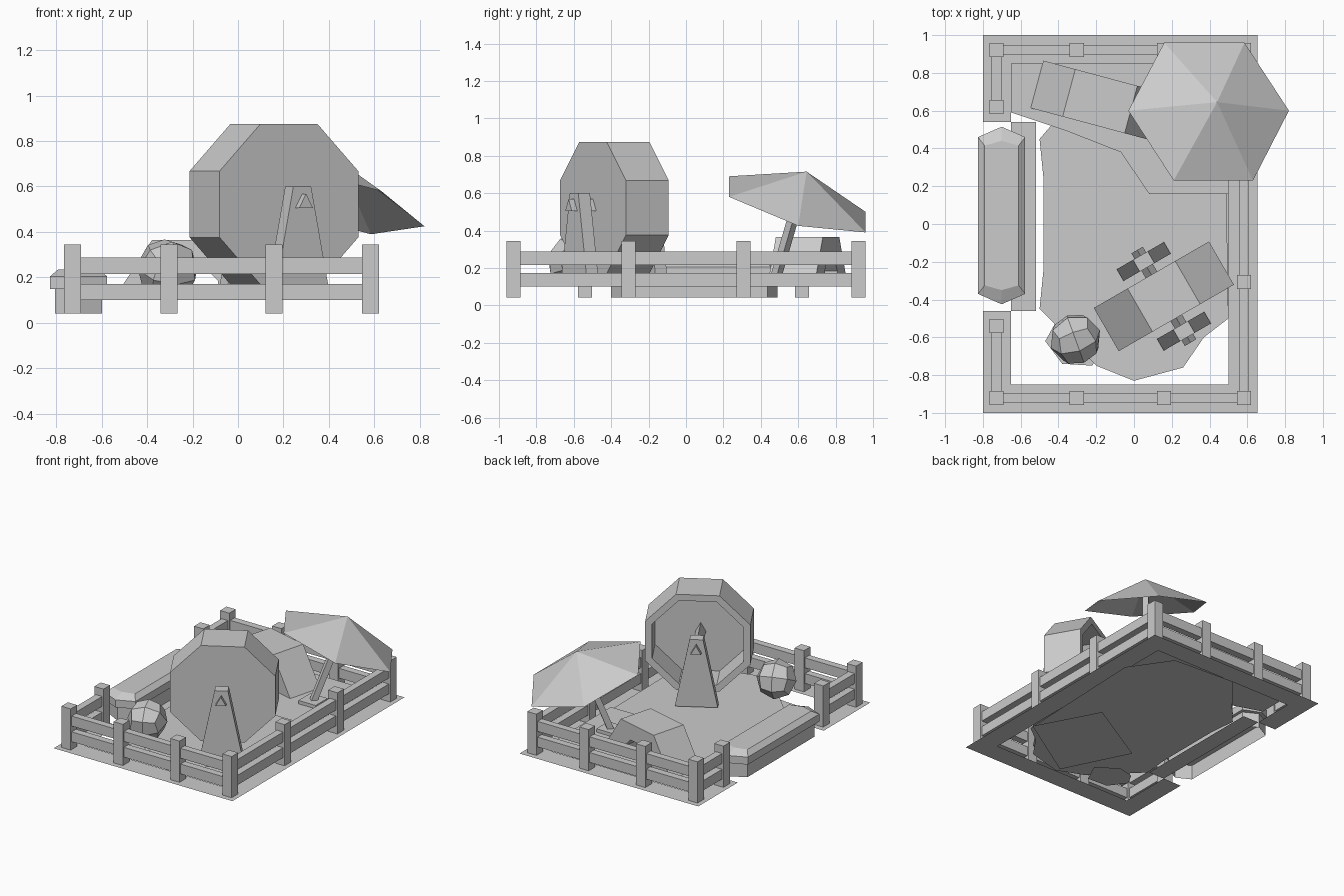
import bpy, bmesh, math
from mathutils import Vector, Matrix

cube = bpy.data.objects.get("Cube")
if cube:
    bpy.data.objects.remove(cube, do_unlink=True)

GREY = (0.6, 0.6, 0.6, 1)
grey = bpy.data.materials.new("plain_grey")
grey.use_nodes = True
grey.diffuse_color = GREY
for node in grey.node_tree.nodes:
    if node.type == 'BSDF_PRINCIPLED':
        node.inputs["Base Color"].default_value = GREY
        node.inputs["Roughness"].default_value = 0.9

GROUND = 0.042
FLOOR = 0.105


def finish(name, bm, matrix=None, closed=True):
    if closed:
        bmesh.ops.recalc_face_normals(bm, faces=bm.faces)
    if matrix:
        bm.transform(matrix)
    mesh = bpy.data.meshes.new(name)
    bm.to_mesh(mesh)
    bm.free()
    mesh.materials.append(grey)
    obj = bpy.data.objects.new(name, mesh)
    bpy.context.collection.objects.link(obj)
    return obj


def place(x, y, z, turn=0):
    return Matrix.Translation((x, y, z)) @ Matrix.Rotation(math.radians(turn), 4, 'Z')


def box(name, x0, x1, y0, y1, z0, z1):
    bm = bmesh.new()
    bmesh.ops.create_cube(bm, size=1)
    size = Matrix.Diagonal((x1 - x0, y1 - y0, z1 - z0, 1))
    middle = Matrix.Translation(((x0 + x1) / 2, (y0 + y1) / 2, (z0 + z1) / 2))
    return finish(name, bm, middle @ size)


def sheet(name, outline, z):
    bm = bmesh.new()
    face = bm.faces.new([bm.verts.new((x, y, z)) for x, y in outline])
    face.normal_update()
    if face.normal.z < 0:
        face.normal_flip()
    return finish(name, bm, closed=False)


def prism_mesh(outline, depth):
    """Outline in x and z, extruded along y about the origin."""
    bm = bmesh.new()
    rings = [[bm.verts.new((x, y, z)) for x, z in outline] for y in (-depth / 2, depth / 2)]
    n = len(outline)
    bm.faces.new(rings[0])
    back = bm.faces.new(rings[1])
    for i in range(n):
        j = (i + 1) % n
        bm.faces.new((rings[0][i], rings[0][j], rings[1][j], rings[1][i]))
    bmesh.ops.recalc_face_normals(bm, faces=bm.faces)
    return bm, back


# Ground border, base, raised floor and low patches
sheet("ground_border", [(-.8, .54), (-.8, 1), (.655, 1), (.655, -1), (-.8, -1), (-.8, -.46),
                        (-.65, -.46), (-.65, -.85), (.5, -.85), (.5, .85), (-.65, .85),
                        (-.65, .54)], GROUND)
sheet("trough_ground", [(-.65, -.46), (-.52, -.46), (-.52, .54), (-.65, .54)], GROUND)
FRONT_EDGE = [(-.5, .45), (-.48, .25), (-.48, -.25), (-.5, -.45), (-.2, -.75), (0, -.83),
              (.26, -.76), (.37, -.6), (.5, -.5)]
sheet("base_floor", FRONT_EDGE + [(.54, .55), (.34, .84), (-.15, .87), (-.36, .61)], .03)
sheet("main_floor", FRONT_EDGE + [(.485, .45), (.25, .72), (-.25, .74)], FLOOR - .012)
sheet("house_floor", [(-.65, .59), (-.35, .49), (-.07, .38), (.08, .16), (.5, .16), (.5, .85),
                      (-.65, .85)], FLOOR)
sheet("wheel_floor", [(.3, .02), (.54, -.43), (.02, -.76), (-.22, -.28)], 0)
sheet("ball_floor", [(-.42, -.53), (-.47, -.62), (-.38, -.74), (-.22, -.75), (-.15, -.6),
                     (-.3, -.5)], .01)

# Fence posts, and rails set back between them
HALF = .0375
RAIL = .026
X_POSTS = (-.728, -.303, .158, .583)
Y_END = .922


def post(x, y):
    box("fence_post", x - HALF, x + HALF, y - HALF, y + HALF, GROUND, .345)


def rails(a, b, along_x, fixed):
    along, across = (a + HALF, b - HALF), (fixed - RAIL, fixed + RAIL)
    x_span, y_span = (along, across) if along_x else (across, along)
    for low, high in ((.1, .172), (.215, .288)):
        box("fence_rail", *x_span, *y_span, low, high)


for side in (-1, 1):
    for x in X_POSTS:
        post(x, side * Y_END)
    rails(X_POSTS[0], X_POSTS[-1], True, side * Y_END)
    post(X_POSTS[-1], side * .307)
for y in (-.54, .62):
    post(X_POSTS[0], y)
rails(-Y_END, Y_END, False, X_POSTS[-1])
rails(-Y_END, -.54, False, X_POSTS[0])
rails(.62, Y_END, False, X_POSTS[0])


# Long trough, open below, with an overhanging chamfered lid
def long_hexagon(half_width, side_y, tip_y):
    return [(-half_width, -side_y), (0, -tip_y), (half_width, -side_y),
            (half_width, side_y), (0, tip_y), (-half_width, side_y)]


def trough_part(name, sections, closed_below):
    bm = bmesh.new()
    levels = [[bm.verts.new((x, y, z)) for x, y in long_hexagon(w, s, t)]
              for w, s, t, z in sections]
    for lower, upper in zip(levels, levels[1:]):
        for i in range(6):
            j = (i + 1) % 6
            bm.faces.new((lower[i], lower[j], upper[j], upper[i]))
    if closed_below:
        bm.faces.new(levels[0])
        bm.faces.new(levels[-1])
    finish(name, bm, place(-.701, .045, 0))


trough_part("trough_body", [(.103, .39, .445, GROUND), (.103, .39, .445, .152)], False)
trough_part("trough_lid", [(.125, .415, .47, .15), (.125, .415, .47, .205),
                           (.09, .37, .395, .235)], True)

# Running wheel: eight-sided drum, open at the back
RADIUS = .352 / math.cos(math.pi / 8)
octagon = [(RADIUS * math.cos(math.pi / 8 + i * math.pi / 4),
            RADIUS * math.sin(math.pi / 8 + i * math.pi / 4)) for i in range(8)]
bm, back = prism_mesh(octagon, .264)
bmesh.ops.inset_region(bm, faces=[back], thickness=.05)
hole = bmesh.ops.extrude_face_region(bm, geom=[back])
moved = [v for v in hole["geom"] if isinstance(v, bmesh.types.BMVert)]
bmesh.ops.translate(bm, verts=moved, vec=(0, -.225, 0))
if back.is_valid:
    bmesh.ops.delete(bm, geom=[back], context='FACES_ONLY')
wheel_place = place(.158, -.383, 0, 30)
finish("wheel_drum", bm, wheel_place @ Matrix.Translation((0, 0, .522)))

# Wheel stands and the axle running through them
for side in (-1, 1):
    spot = wheel_place @ Matrix.Translation((0, side * .213, 0))
    bm, _ = prism_mesh([(-.144, FLOOR), (.144, FLOOR), (.045, .6), (-.045, .6)], .072)
    finish("wheel_stand", bm, spot)
bm, _ = prism_mesh([(-.035, .505), (.035, .505), (0, .568)], .566)
finish("wheel_axle", bm, wheel_place)

# Faceted ball
bm = bmesh.new()
bmesh.ops.create_cube(bm, size=1)
bmesh.ops.subdivide_edges(bm, edges=bm.edges[:], cuts=1, use_grid_fill=True)
for v in bm.verts:
    v.co = v.co.normalized() * .138
finish("ball", bm, place(-.31, -.61, .235, 20) @ Matrix.Rotation(.5, 4, 'X'))

# House with a small arched tunnel
bm, _ = prism_mesh([(-.345, 0), (-.17, .26), (.17, .26), (.345, 0), (.13, 0), (.13, .08),
                    (.07, .14), (-.07, .14), (-.13, .08), (-.13, 0)], .26)
finish("house", bm, place(-.18, .65, FLOOR, -15))

# Tilted six-sided parasol
apex = Vector((.44, .645, .715))
rim = [(.21, .23, .69), (.63, .23, .58), (.82, .6, .425),
       (.585, .96, .39), (.16, .96, .5), (-.03, .6, .65)]
bm = bmesh.new()
top = bm.verts.new(apex)
edge = [bm.verts.new(p) for p in rim]
for i in range(6):
    bm.faces.new((edge[i], edge[(i + 1) % 6], top))
finish("parasol_canopy", bm, closed=False)

foot = Vector((.282, .47, FLOOR + .01))
pole = apex - foot
bm = bmesh.new()
bmesh.ops.create_cube(bm, size=1)
bm.transform(Matrix.Diagonal((.042, .042, pole.length - .04, 1)))
finish("parasol_pole", bm, Matrix.Translation(foot + pole * .47)
       @ pole.to_track_quat('Z', 'Y').to_matrix().to_4x4())
box("parasol_foot", .212, .352, .4, .54, FLOOR, .13)
